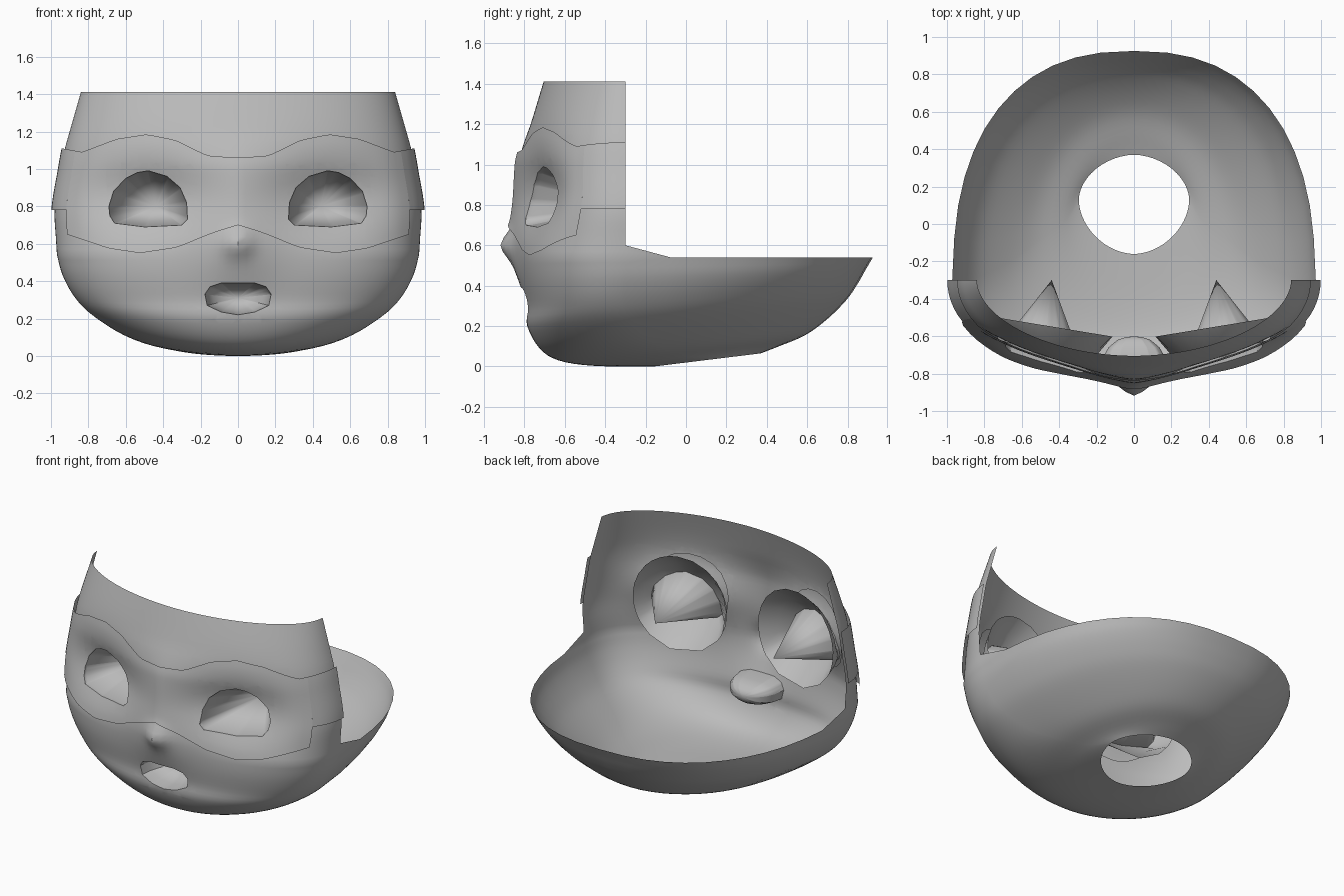
import bpy, bmesh, math
from mathutils import Vector

if "Cube" in bpy.data.objects:
    bpy.data.objects.remove(bpy.data.objects["Cube"])

grey = bpy.data.materials.new("plain grey")
grey.diffuse_color = (0.5, 0.5, 0.5, 1)
grey.use_nodes = True
grey.node_tree.nodes["Principled BSDF"].inputs["Base Color"].default_value = grey.diffuse_color


def table_at(table, t, smooth=False):
    """Interpolate rows of (key, values...), straight or with smooth tangents."""
    t = min(max(t, table[0][0]), table[-1][0])
    i = next(k for k in range(len(table) - 1) if t <= table[k + 1][0])
    a, b = table[i], table[i + 1]
    h = b[0] - a[0]
    k = (t - a[0]) / h
    if not smooth:
        return tuple(p + (q - p) * k for p, q in zip(a[1:], b[1:]))
    p0, p1 = table[max(i - 1, 0)], table[min(i + 2, len(table) - 1)]
    out = []
    for j in range(1, len(a)):
        m0 = (b[j] - p0[j]) / (b[0] - p0[0]) * h
        m1 = (p1[j] - a[j]) / (p1[0] - a[0]) * h
        out.append((2 * k**3 - 3 * k**2 + 1) * a[j] + (k**3 - 2 * k**2 + k) * m0
                   + (3 * k**2 - 2 * k**3) * b[j] + (k**3 - k**2) * m1)
    return tuple(out)


# Bowl rings: index, front z, back z, half width, front y, back y, centre y, roundness
BOWL = [
    (0, 0.00, 0.065, 0.295, -0.16, 0.37, 0.13, 1.85),
    (1, 0.003, 0.10, 0.38, -0.45, 0.46, 0.00, 1.95),
    (2, 0.03, 0.155, 0.525, -0.63, 0.59, -0.10, 2.05),
    (3, 0.09, 0.235, 0.66, -0.725, 0.70, -0.20, 2.15),
    (4, 0.20, 0.33, 0.805, -0.785, 0.795, -0.27, 2.25),
    (5, 0.30, 0.41, 0.885, -0.785, 0.85, -0.30, 2.35),
    (6, 0.42, 0.48, 0.94, -0.805, 0.89, -0.30, 2.4),
    (7, 0.54, 0.54, 0.968, -0.825, 0.925, -0.30, 2.4),
]
# Face rings: z, half width, front y, roundness
FACE = [
    (0.54, 0.968, -0.825, 2.4), (0.62, 0.973, -0.84, 2.25), (0.78, 0.98, -0.855, 2.05),
    (1.00, 0.945, -0.84, 2.0), (1.11, 0.925, -0.805, 2.0), (1.20, 0.90, -0.77, 2.0),
    (1.41, 0.84, -0.705, 1.9),
]


def bump(x, z, cx, cz, sx, sz):
    return math.exp(-0.5 * (((x - cx) / sx) ** 2 + ((z - cz) / sz) ** 2))


def relief(x, z):
    """Forward push: nose and muzzle out, eye sockets in."""
    nose = 0.052 * bump(x, z, 0, 0.60, 0.05, 0.05)
    muzzle = 0.038 * bump(x, z, 0, 0.54, 0.13, 0.12)
    sockets = 0.12 * bump(abs(x), z, 0.48, 0.85, 0.24, 0.15)
    return nose + muzzle - sockets


def face_point(s, z, off=0.0):
    """Point on the face, s from -1 to 1 across the width."""
    w, f, n = table_at(FACE, z, True)
    x = s * (w + off)
    depth = max(1 - abs(s) ** n, 0) ** (1 / n)
    y = -0.3 - (-0.3 - f + off) * depth - relief(x, z) * min(1, depth * 1.5)
    return Vector((x, y, z))


def cut_hole(bm, poly):
    """Cut a convex x-z outline through the front; return its rim edges."""
    xs, zs = [p[0] for p in poly], [p[1] for p in poly]
    pairs = list(zip(poly, poly[1:] + poly[:1]))
    cx, cz = sum(xs) / len(xs), sum(zs) / len(zs)

    def near():
        return [f for f in bm.faces if f.calc_center_median().y < -0.35
                and any(min(xs) - 0.02 < v.co.x < max(xs) + 0.02 for v in f.verts)
                and any(min(zs) - 0.02 < v.co.z < max(zs) + 0.02 for v in f.verts)]

    for a, b in pairs:
        fs = near()
        geom = list({g for f in fs for g in (*f.verts, *f.edges)}) + fs
        bmesh.ops.bisect_plane(bm, geom=geom, dist=1e-5, plane_co=(a[0], 0, a[1]),
                               plane_no=(b[1] - a[1], 0, a[0] - b[0]))

    def inside(f):
        c = f.calc_center_median()
        for a, b in pairs:
            side = (b[0] - a[0]) * (c.z - a[1]) - (b[1] - a[1]) * (c.x - a[0])
            ref = (b[0] - a[0]) * (cz - a[1]) - (b[1] - a[1]) * (cx - a[0])
            if side * ref <= 0:
                return False
        return True

    doomed = {f for f in near() if inside(f)}
    rim = [e for e in {e for f in doomed for e in f.edges}
           if len(e.link_faces) == 2 and sum(f in doomed for f in e.link_faces) == 1]
    bmesh.ops.delete(bm, geom=list(doomed), context='FACES')
    return [e for e in rim if e.is_valid]


def extrude_rim(bm, rim, move):
    out = bmesh.ops.extrude_edge_only(bm, edges=rim)["geom"]
    for v in out:
        if isinstance(v, bmesh.types.BMVert):
            v.co = move(v.co)
    return [e for e in out if isinstance(e, bmesh.types.BMEdge)]


def finish(bm, name):
    bmesh.ops.remove_doubles(bm, verts=bm.verts, dist=1e-4)
    bmesh.ops.recalc_face_normals(bm, faces=bm.faces)
    front = min(bm.faces, key=lambda f: (f.calc_center_median() - Vector((0, -0.8, 1.0))).length)
    if front.normal.y > 0:
        bmesh.ops.reverse_faces(bm, faces=bm.faces)
    me = bpy.data.meshes.new(name)
    bm.to_mesh(me)
    bm.free()
    ob = bpy.data.objects.new(name, me)
    bpy.context.collection.objects.link(ob)
    me.materials.append(grey)
    bpy.ops.object.select_all(action='DESELECT')
    ob.select_set(True)
    bpy.context.view_layer.objects.active = ob
    bpy.ops.object.shade_smooth_by_angle(angle=math.radians(40))


# Head shell: bowl rings from the neck hole to the rim, then the open-backed face
bm = bmesh.new()
NF, NB, SUB = 120, 24, 4
angles = [math.pi * i / NF for i in range(NF)] + [math.pi * (1 + i / NB) for i in range(NB)]
rings = []
for r in range(7 * SUB + 1):
    zf, zb, w, f, b, yc, n = table_at(BOWL, r / SUB, True)
    ring = []
    for t in angles:
        c, s = math.cos(t), math.sin(t)
        x = -math.copysign(abs(c) ** (2 / n), c) * w
        y = yc + (f - yc if s > 0 else b - yc) * abs(s) ** (2 / n)
        z = max(zf + (zb - zf) * (y - f) / (b - f), 0)
        if s > 0:
            y -= relief(x, z) * min(1, s * 1.5)
        ring.append(bm.verts.new((x, y, z)))
    rings.append(ring)
N = len(angles)
for lo, hi in zip(rings, rings[1:]):
    for i in range(N):
        j = (i + 1) % N
        bm.faces.new((lo[i], lo[j], hi[j], hi[i]))

prev = rings[-1][:NF + 1]
for z in [0.57, 0.60] + [0.60 + 0.81 * k / 22 for k in range(1, 23)]:
    row = []
    for i in range(NF + 1):
        c = -math.cos(math.pi * i / NF)
        s = math.copysign(abs(c) ** (2 / 2.4), c)
        row.append(bm.verts.new(face_point(s, z)))
    for i in range(NF):
        bm.faces.new((prev[i], prev[i + 1], row[i + 1], row[i]))
    if z <= 0.60:  # sloped shoulder behind the cheek
        bm.faces.new((prev[NF], rings[-1][NF + 1], row[NF]))
        bm.faces.new((rings[-1][-1], prev[0], row[0]))
    prev = row

# Round eye holes in the shell, hidden under the mask
for side in (-1, 1):
    cut_hole(bm, [(side * (0.48 + 0.255 * math.cos(a)), 0.85 + 0.255 * math.sin(a))
                  for a in (math.tau * k / 20 for k in range(20))])

# Mouth opening with a shallow pouch
half = [(0.09, 0.39), (0.15, 0.37), (0.177, 0.33), (0.165, 0.27), (0.09, 0.235)]
rim = cut_hole(bm, half + [(0, 0.22)] + [(-x, z) for x, z in half[::-1]])
for y, k in ((-0.71, 0.93), (-0.66, 0.77), (-0.62, 0.5), (-0.605, 0.25), (-0.60, 0.0)):
    sx = max(abs(v.co.x) for e in rim for v in e.verts)
    f = k * 0.177 / sx
    rim = extrude_rim(bm, rim, lambda c: Vector((c.x * f, y, 0.31 + (c.z - 0.31) * f)))
finish(bm, "head_shell")

# Eye mask: a band just in front of the face
TOP = [(0, 1.06), (0.17, 1.07), (0.36, 1.155), (0.53, 1.185), (0.70, 1.16),
       (0.88, 1.09), (1, 1.11)]
LOW = [(0, 0.70), (0.13, 0.66), (0.33, 0.58), (0.53, 0.55), (0.70, 0.575), (0.92, 0.65)]
OFF, ROWS = 0.018, 18
bm = bmesh.new()


def band(s0, s1, count, low):
    grid = []
    for i in range(count + 1):
        s = s0 + (s1 - s0) * i / count
        if abs(s1) == 1 or abs(s0) == 1:  # tighten the columns near the sharp turn
            u = (abs(s) - 0.92) / 0.08
            s = math.copysign(1 - 0.08 * (1 - u) ** 2, s)
        z0, z1 = low(abs(s)), table_at(TOP, abs(s))[0]
        grid.append([bm.verts.new(face_point(s, z0 + (z1 - z0) * k / ROWS, OFF))
                     for k in range(ROWS + 1)])
    for a, b in zip(grid, grid[1:]):
        for k in range(ROWS):
            bm.faces.new((a[k], b[k], b[k + 1], a[k + 1]))


band(-0.92, 0.92, 48, lambda s: table_at(LOW, s)[0])
band(0.92, 1, 6, lambda s: 0.78)
band(-1, -0.92, 6, lambda s: 0.78)

# Eye openings, each closed by a cone that runs back to a point
EYE = [(0.30, 0.70), (0.50, 0.69), (0.66, 0.71), (0.685, 0.75), (0.69, 0.80), (0.665, 0.88),
       (0.60, 0.95), (0.54, 0.98), (0.48, 0.99), (0.38, 0.96), (0.31, 0.90), (0.275, 0.82),
       (0.27, 0.73)]
for side in (-1, 1):
    rim = cut_hole(bm, [(side * x, z) for x, z in EYE])
    rim = extrude_rim(bm, rim, lambda c: c + Vector((0, 0.025, 0)))
    extrude_rim(bm, rim, lambda c: Vector((side * 0.44, -0.30, 0.80)))
finish(bm, "eye_mask")

# Eye sockets: funnels widening backward from each opening to a round open rim
for side, name in ((-1, "eye_socket_right"), (1, "eye_socket_left")):
    bm = bmesh.new()
    loops = [[], [], []]
    for (ax, az), (bx, bz) in zip(EYE, EYE[1:] + EYE[:1]):
        for k in (0, 0.5):
            x, z = ax + (bx - ax) * k, az + (bz - az) * k
            p = face_point(x / (table_at(FACE, z, True)[0] + OFF), z, OFF) + Vector((0, 0.02, 0))
            a = math.atan2(z - 0.83, x - 0.47)
            q = Vector((0.43 + 0.315 * math.cos(a), 0, 0.835 + 0.32 * math.sin(a)))
            q.y = -0.55 + 0.165 * (q.x - 0.43)
            for loop, c in zip(loops, (p, (p + q) / 2 - Vector((0, 0.02, 0)), q)):
                loop.append(bm.verts.new((side * c.x, c.y, c.z)))
    for lo, hi in zip(loops, loops[1:]):
        for i in range(len(lo)):
            j = (i + 1) % len(lo)
            bm.faces.new((lo[i], lo[j], hi[j], hi[i]))
    finish(bm, name)
